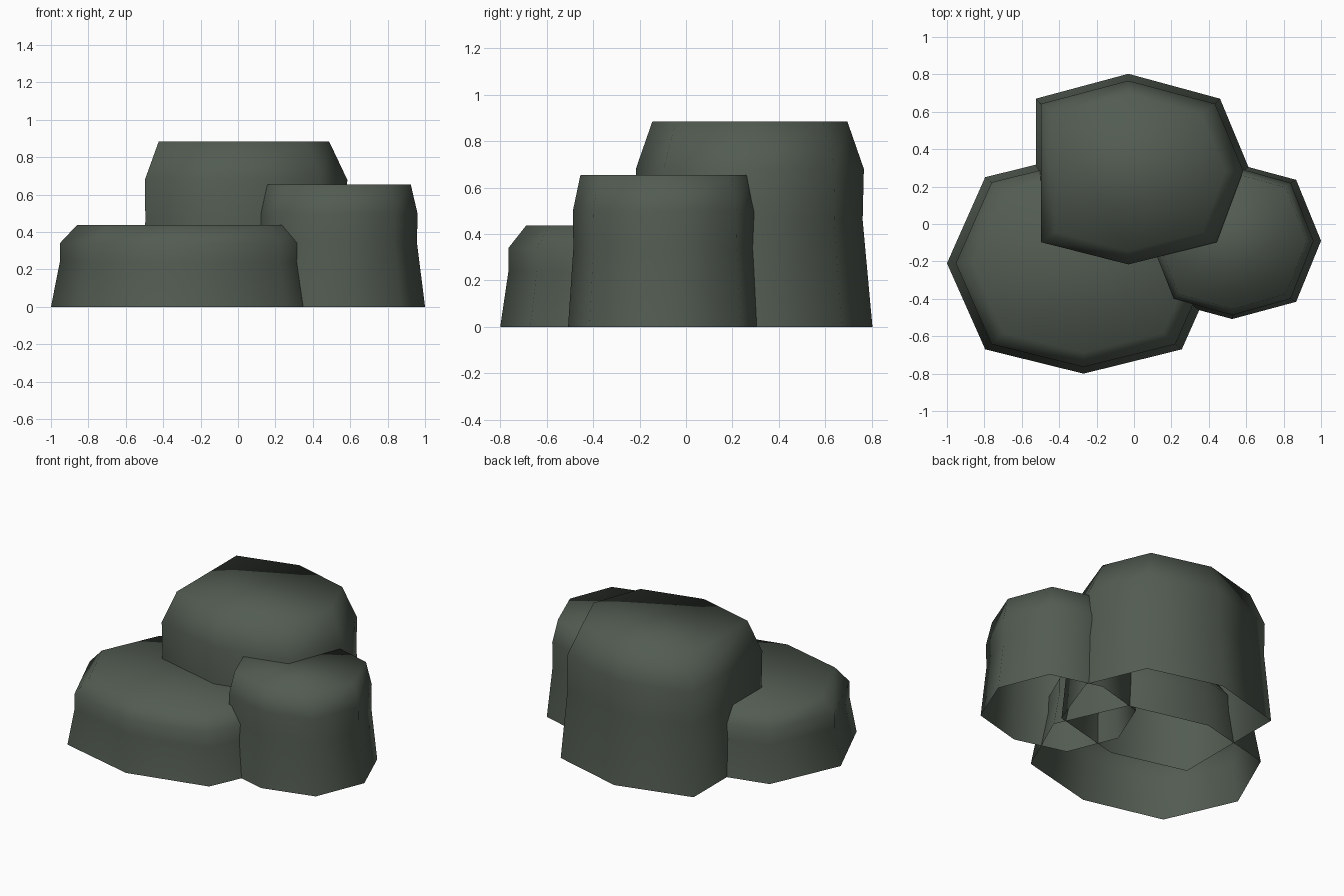
import bpy, bmesh

if "Cube" in bpy.data.objects:
    bpy.data.objects.remove(bpy.data.objects["Cube"])

stone = bpy.data.materials.new("dark mossy stone")
stone.diffuse_color = (0.085, 0.106, 0.084, 1)
stone.use_nodes = True
stone.node_tree.nodes["Principled BSDF"].inputs["Base Color"].default_value = stone.diffuse_color


def octagon(rx, ry):
    """Outline of a boulder: points on the axes plus fuller diagonals."""
    dx, dy = rx * 0.72, ry * 0.78
    return [(rx, 0), (dx, dy), (0, ry), (-dx, dy),
            (-rx, 0), (-dx, -dy), (0, -ry), (dx, -dy)]


def boulder(name, centre, outline, rings):
    """Stack scaled copies of the outline, open below and capped on top."""
    bm = bmesh.new()
    loops = []
    for z, sx, sy in rings:
        loops.append([bm.verts.new((centre[0] + x * sx, centre[1] + y * sy, z))
                      for x, y in outline])
    n = len(outline)
    for a, b in zip(loops, loops[1:]):
        for i in range(n):
            j = (i + 1) % n
            bm.faces.new((a[i], a[j], b[j], b[i]))
    bm.faces.new(loops[-1])
    for f in bm.faces:
        f.smooth = True
    me = bpy.data.meshes.new(name)
    bm.to_mesh(me)
    bm.free()
    me.materials.append(stone)
    ob = bpy.data.objects.new(name, me)
    bpy.context.collection.objects.link(ob)
    return ob


# low wide boulder, front left
boulder("low_boulder", (-0.27, -0.21), octagon(0.73, 0.59),
        [(0, 1, 1), (0.24, 0.935, 0.94), (0.34, 0.935, 0.94), (0.437, 0.81, 0.81)])

# medium boulder, right
boulder("medium_boulder", (0.525, -0.09), octagon(0.475, 0.418),
        [(0, 1, 1), (0.34, 0.91, 0.945), (0.5, 0.915, 0.95), (0.653, 0.84, 0.873)])

# tall boulder at the back, with a flat left side
tall = [(0.65, 0.01), (0.49, 0.395), (0, 0.528), (-0.495, 0.395),
        (-0.495, -0.4), (0, -0.528), (0.5, -0.4)]
boulder("tall_boulder", (-0.03, 0.275), tall,
        [(0, 1, 1), (0.46, 0.94, 0.92), (0.68, 0.945, 0.93), (0.885, 0.795, 0.795)])
